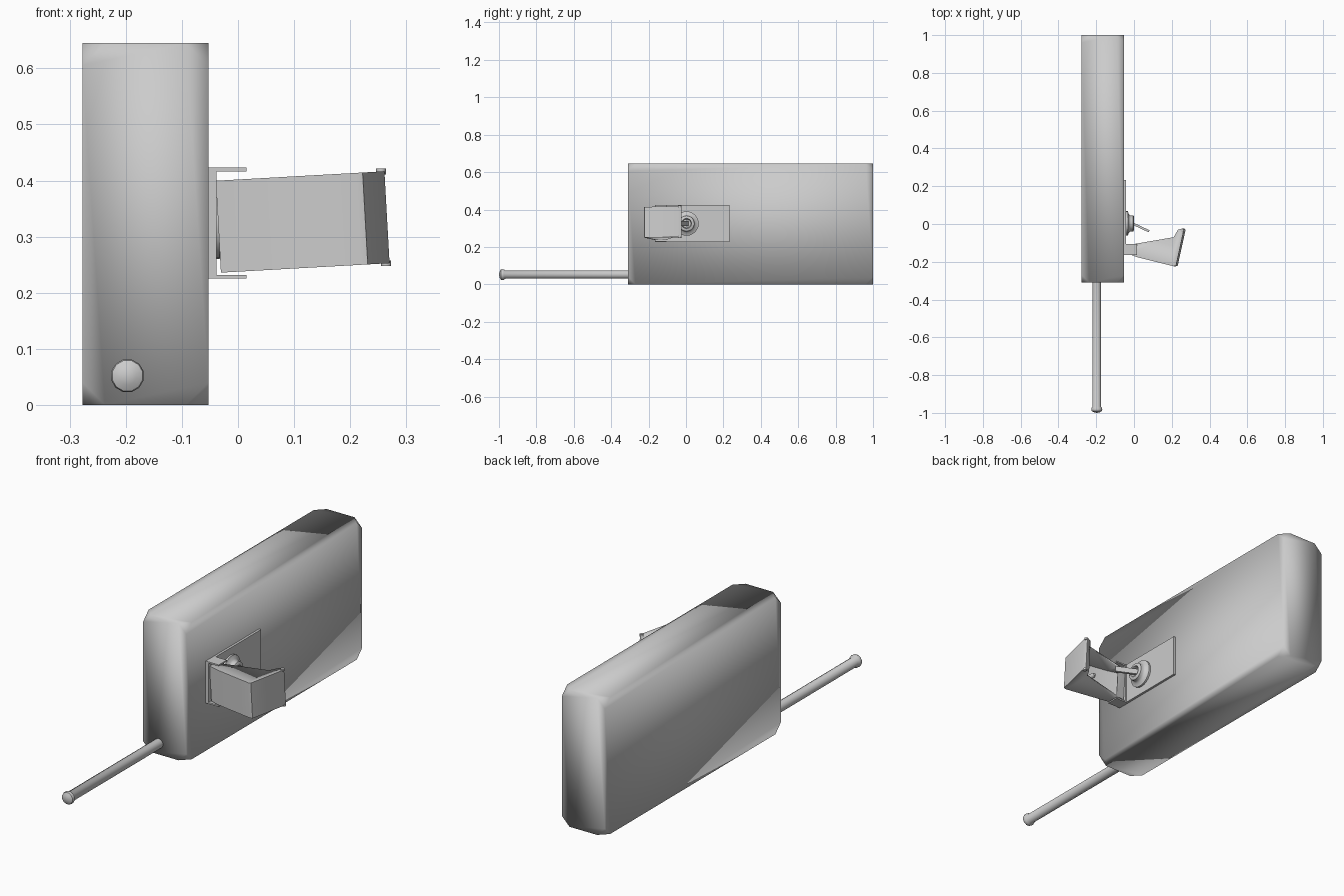
import bpy, bmesh, math
from mathutils import Matrix, Vector

if "Cube" in bpy.data.objects:
    bpy.data.objects.remove(bpy.data.objects["Cube"])


def finish(name, bm, angle=None, smooth=False):
    bmesh.ops.recalc_face_normals(bm, faces=bm.faces)
    me = bpy.data.meshes.new(name)
    bm.to_mesh(me)
    bm.free()
    ob = bpy.data.objects.new(name, me)
    bpy.context.collection.objects.link(ob)
    bpy.ops.object.select_all(action='DESELECT')
    ob.select_set(True)
    bpy.context.view_layer.objects.active = ob
    if smooth:
        bpy.ops.object.shade_smooth()
    elif angle:
        bpy.ops.object.shade_smooth_by_angle(angle=math.radians(angle))
    return ob


def box_mesh(lo, hi):
    bm = bmesh.new()
    lo, hi = Vector(lo), Vector(hi)
    m = Matrix.Translation((lo + hi) / 2) @ Matrix.Diagonal((*(hi - lo), 1))
    bmesh.ops.create_cube(bm, size=1, matrix=m)
    return bm


def lathe(name, profile, centre, axis, sides):
    """Spin (radius, distance) points around an axis through centre."""
    bm = bmesh.new()
    c, axis = Vector(centre), Vector(axis)
    side = axis.orthogonal().normalized()
    vs = [bm.verts.new(c + side * r + axis * d) for r, d in profile]
    edges = [bm.edges.new(p) for p in zip(vs, vs[1:])]
    bmesh.ops.spin(bm, geom=vs + edges, cent=c, axis=axis,
                   angle=math.tau, steps=sides, use_duplicate=False)
    bmesh.ops.remove_doubles(bm, verts=bm.verts, dist=1e-4)
    return finish(name, bm, 40)


# Main case: box with clipped corners, smooth shaded all over
bm = box_mesh((-0.277, -0.31, 0), (-0.053, 1.0, 0.645))
bmesh.ops.bevel(bm, geom=bm.verts[:], offset=0.04, segments=1,
                affect='VERTICES', profile=0.5)
finish("case", bm, smooth=True)

# Rod with a domed knob at its front end
lathe("rod", [(0, 0), (0.016, 0.003), (0.028, 0.010), (0.030, 0.016),
              (0.029, 0.026), (0.023, 0.034), (0.023, 0.72), (0, 0.72)],
      (-0.197, -1.0, 0.052), (0, 1, 0), 12)

# Mounting plate and the two hinge ears
finish("mounting_plate", box_mesh((-0.054, -0.165, 0.225), (-0.042, 0.232, 0.423)))
for name, z in (("lower_ear", 0.225), ("upper_ear", 0.416)):
    finish(name, box_mesh((-0.052, -0.165, z), (0.015, -0.105, z + 0.007)))
finish("hinge_strip", box_mesh((-0.052, -0.165, 0.225), (-0.038, -0.105, 0.423)))

# Round boss with a recessed centre
lathe("boss", [(0.065, -0.045), (0.065, -0.033), (0.048, -0.027), (0.042, -0.018),
               (0.042, -0.004), (0.037, 0.0), (0.027, 0.0), (0.023, -0.02), (0, -0.02)],
      (0, 0.003, 0.325), (1, 0, 0), 24)

# Small tapered lever standing out of the boss
bm = box_mesh((-0.025, -0.006, 0.312), (0.09, 0.006, 0.338))
bmesh.ops.rotate(bm, verts=bm.verts, cent=(-0.02, 0, 0.325),
                 matrix=Matrix.Rotation(math.radians(-25), 3, 'Z'))
bmesh.ops.translate(bm, verts=bm.verts, vec=(0, 0.008, 0))
finish("lever", bm)

# Flap: hollow wedge, open at the back, slightly twisted on its hinge
tilt = Matrix.Translation((-0.03, 0, 0.318)) @ Matrix.Rotation(math.radians(-3.2), 4, 'Y') \
    @ Matrix.Translation((0.03, 0, -0.318))
outline = [(-0.035, -0.11), (-0.035, -0.155), (0.02, -0.175), (0.215, -0.224),
           (0.227, -0.222), (0.266, -0.045), (0.262, -0.024), (0.238, -0.03),
           (0.215, -0.07), (0.01, -0.105)]
open_sides = (7, 8)
bm = bmesh.new()
low, top = ([bm.verts.new((x, y, z)) for x, y in outline] for z in (0.236, 0.400))
bm.faces.new(low)
bm.faces.new(top[::-1])
n = len(outline)
for i in range(n):
    if i not in open_sides:
        j = (i + 1) % n
        bm.faces.new((low[i], low[j], top[j], top[i]))
bmesh.ops.transform(bm, matrix=tilt, verts=bm.verts)
flap = finish("flap", bm, 35)
mod = flap.modifiers.new("wall", 'SOLIDIFY')
mod.thickness = 0.007
mod.offset = -1

# Pegs on the free end of the flap and a pin inside it
for name, z in (("lower_peg", 0.236), ("upper_peg", 0.400)):
    p = tilt @ Vector((0.26, -0.034, z))
    lathe(name, [(0, -0.005), (0.009, -0.005), (0.009, 0.005), (0, 0.005)],
          p, (0, 0, 1), 10)
lathe("inner_pin", [(0, 0), (0.012, 0), (0.012, 0.05), (0.007, 0.06), (0, 0.06)],
      (0.12, -0.195, 0.325), (0, 1, 0), 10)
